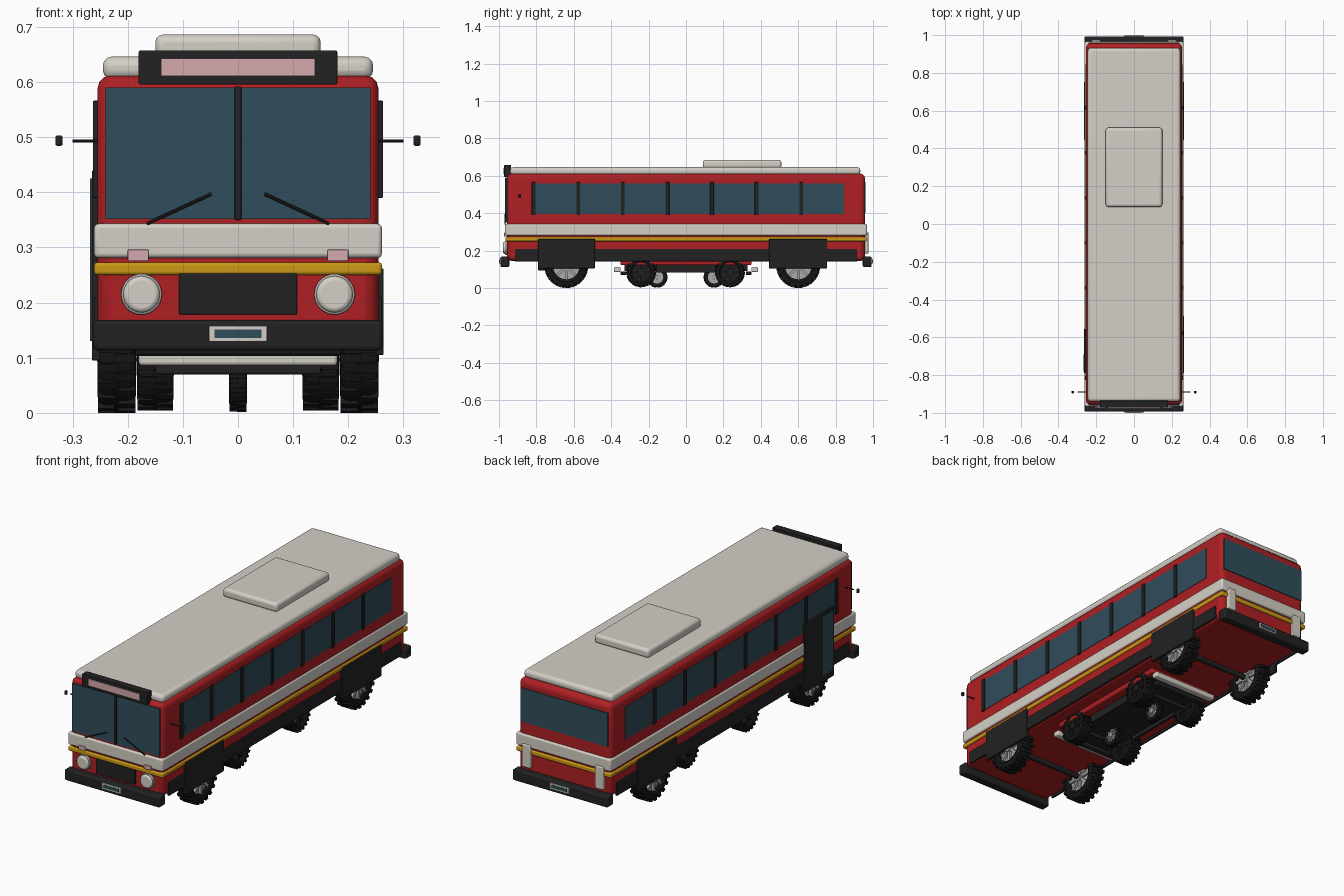
import bpy, bmesh, math
from mathutils import Matrix, Vector

old = bpy.data.objects.get("Cube")
if old:
    bpy.data.objects.remove(old, do_unlink=True)


def material(name, r, g, b):
    m = bpy.data.materials.new(name)
    m.use_nodes = True
    m.diffuse_color = (r, g, b, 1)
    m.node_tree.nodes["Principled BSDF"].inputs["Base Color"].default_value = (r, g, b, 1)
    return m


RED = material("red paint", 0.43, 0.014, 0.017)
CREAM = material("cream paint", 0.66, 0.63, 0.57)
YELLOW = material("yellow stripe", 0.6, 0.32, 0.008)
BLACK = material("black trim", 0.016, 0.016, 0.017)
TYRE = material("tyre rubber", 0.008, 0.008, 0.008)
GLASS = material("blue glass", 0.03, 0.075, 0.105)
PINK = material("pink lamp", 0.66, 0.4, 0.42)
STEEL = material("grey steel", 0.4, 0.4, 0.39)


def finish(name, bm, mat, bevel=0, mirror=False, smooth=True):
    bmesh.ops.recalc_face_normals(bm, faces=bm.faces)
    mesh = bpy.data.meshes.new(name)
    bm.to_mesh(mesh)
    bm.free()
    mesh.materials.append(mat)
    ob = bpy.data.objects.new(name, mesh)
    bpy.context.collection.objects.link(ob)
    if bevel:
        mod = ob.modifiers.new("bevel", 'BEVEL')
        mod.width, mod.segments, mod.limit_method = bevel, 3, 'ANGLE'
    if mirror:
        ob.modifiers.new("mirror", 'MIRROR')
    if smooth:
        bpy.ops.object.select_all(action='DESELECT')
        ob.select_set(True)
        bpy.context.view_layer.objects.active = ob
        bpy.ops.object.shade_smooth_by_angle(angle=math.radians(35))
    return ob


def add_box(bm, x, y, z, turn=Matrix()):
    mid = Vector([(a + b) / 2 for a, b in (x, y, z)])
    size = [b - a for a, b in (x, y, z)]
    bmesh.ops.create_cube(bm, size=1, matrix=turn @ Matrix.Translation(mid) @ Matrix.Diagonal((*size, 1)))


def box(name, x, y, z, mat, bevel=0, mirror=False):
    bm = bmesh.new()
    add_box(bm, x, y, z)
    return finish(name, bm, mat, bevel, mirror, bevel > 0)


def rod(name, a, b, r, mat, mirror=False, sides=12, bevel=0):
    a, b = Vector(a), Vector(b)
    bm = bmesh.new()
    turn = (b - a).to_track_quat('Z', 'Y').to_matrix().to_4x4()
    bmesh.ops.create_cone(bm, cap_ends=True, segments=sides, radius1=r, radius2=r,
                          depth=(b - a).length, matrix=Matrix.Translation((a + b) / 2) @ turn)
    return finish(name, bm, mat, bevel, mirror)


def wheel(name, x, y, z, r, width, rim, mirror=True):
    """Lathed tyre with tread lugs, a rim ring, spokes and a hub."""
    place = Matrix.Translation((x, y, z))
    h, inner = width / 2, r * 0.6
    bm = bmesh.new()
    loop = [(-h * .8, inner), (-h, r * .72), (-h * .9, r * .9), (-h * .6, r * .95),
            (h * .6, r * .95), (h * .9, r * .9), (h, r * .72), (h * .8, inner)]
    vs = [bm.verts.new((px, 0, pr)) for px, pr in loop]
    es = [bm.edges.new((vs[i], vs[(i + 1) % len(vs)])) for i in range(len(vs))]
    bmesh.ops.spin(bm, geom=vs + es, cent=(0, 0, 0), axis=(1, 0, 0), angle=math.tau,
                   steps=32, use_duplicate=False)
    bmesh.ops.remove_doubles(bm, verts=bm.verts, dist=1e-5)
    count = 20
    for i in range(count):
        for side in (0, 1):
            turn = Matrix.Rotation(math.tau * (i + side / 2) / count, 4, 'X')
            span = (-h * .97, h * .1) if side else (-h * .1, h * .97)
            add_box(bm, span, (-r * .07, r * .07), (r * .86, r), turn)
    bm.transform(place)
    finish(name + "_tyre", bm, TYRE, mirror=mirror)
    bm = bmesh.new()
    for d, cr in ((width * .45, r * .62), (width * 1.02, r * .2)):
        bmesh.ops.create_cone(bm, cap_ends=True, segments=24, radius1=cr, radius2=cr, depth=d,
                              matrix=Matrix.Rotation(math.pi / 2, 4, 'Y'))
    for i in range(8):
        turn = Matrix.Rotation(math.tau * i / 8, 4, 'X')
        add_box(bm, (-h * .8, h * .8), (-r * .06, r * .06), (0, r * .62), turn)
    bm.transform(place)
    finish(name + "_rim", bm, rim, mirror=mirror)


# Body shell, stripes and roof
box("body", (-.255, .255), (-.957, .957), (.145, .612), RED, .025)
box("cream_band", (-.261, .261), (-.967, .967), (.281, .343), CREAM, .008)
box("yellow_band", (-.261, .261), (-.966, .966), (.25, .273), YELLOW, .006)
box("roof", (-.245, .245), (-.94, .932), (.605, .646), CREAM, .016)
box("roof_unit", (-.15, .15), (.09, .51), (.64, .686), CREAM, .014)
box("side_skirt", (.25, .261), (-.915, .915), (.143, .21), BLACK, .003, True)

# Side windows with pillars
box("side_windows", (.25, .2575), (-.82, .845), (.395, .56), GLASS, 0, True)
for i in range(7):
    y = -.815 + i * .2385
    box("window_pillar", (.25, .263), (y - .01, y + .01), (.39, .566), BLACK, .002, True)

# Wheel covers and door
box("rear_wheel_cover", (.25, .264), (.444, .754), (.105, .262), BLACK, .003, True)
box("front_wheel_cover", (.25, .264), (-.79, -.487), (.105, .262), BLACK, .003)
box("door", (-.265, -.25), (-.79, -.555), (.095, .44), BLACK, .003)
box("door_glass", (-.268, -.26), (-.78, -.69), (.13, .425), GLASS)

# Windscreen, centre bar and wipers
box("windscreen", (-.24, .24), (-.962, -.95), (.352, .59), GLASS)
box("windscreen_bar", (-.006, .006), (-.968, -.95), (.35, .592), BLACK, .002)
rod("wiper", (.165, -.968, .343), (.048, -.966, .397), .003, BLACK, True, 8)

# Destination sign
box("sign_box", (-.18, .18), (-.972, -.935), (.595, .657), BLACK, .003)
box("sign_panel", (-.14, .14), (-.976, -.965), (.611, .643), PINK)

# Lamps and grille
box("grille", (-.107, .107), (-.967, -.95), (.178, .253), BLACK, .003)
rod("headlight_ring", (.175, -.95, .215), (.175, -.968, .215), .037, STEEL, True, 32, .003)
rod("headlight", (.175, -.95, .215), (.175, -.978, .215), .033, CREAM, True, 32, .008)
box("indicator", (.162, .2), (-.972, -.95), (.275, .296), PINK, .002, True)
box("tail_lamp", (.178, .224), (.95, .975), (.185, .298), CREAM, .004, True)
box("rear_window", (-.24, .24), (.95, .961), (.4, .568), GLASS)

# Bumpers and plates at both ends
for end, s in (("front", -1), ("rear", 1)):
    def span(a, b):
        return tuple(sorted((a * s, b * s)))
    box(end + "_bumper", (-.262, .262), span(.945, .993), (.113, .168), BLACK, .008)
    box(end + "_plate_frame", (-.053, .053), span(.985, .998), (.129, .158), CREAM, .002)
    box(end + "_plate", (-.043, .043), span(.99, 1.0), (.136, .151), GLASS)
    # Lower frame bumper beneath the floor
    box(end + "_frame_bumper", (-.18, .18), span(.35, .385), (.086, .113), CREAM, .006)
    box(end + "_frame_bar", (-.15, .15), span(.32, .35), (.07, .088), BLACK, .004)

# Mirrors
rod("mirror_arm", (.25, -.89, .493), (.3, -.89, .493), .003, BLACK, True, 8)
box("mirror", (.318, .331), (-.897, -.883), (.484, .503), BLACK, .004, True)

# Undercarriage
box("floor_pan", (-.18, .18), (-.35, .35), (.122, .15), RED, .006)
box("chassis", (-.11, .11), (-.33, .33), (.09, .125), BLACK, .004)
box("chassis_rail", (.12, .135), (-.16, .16), (.082, .13), BLACK, .003, True)
for y in (-.64, .6):
    rod("main_axle", (-.2, y, .117), (.2, y, .117), .014, BLACK)
    wheel("main_wheel", .22, y, .117, .117, .07, STEEL)
for y in (-.24, .235):
    rod("inner_axle", (-.15, y, .085), (.15, y, .085), .01, BLACK)
    wheel("inner_wheel", .15, y, .084, .08, .066, BLACK)
for y in (-.155, .15):
    wheel("centre_wheel", 0, y, .058, .056, .032, STEEL, False)
